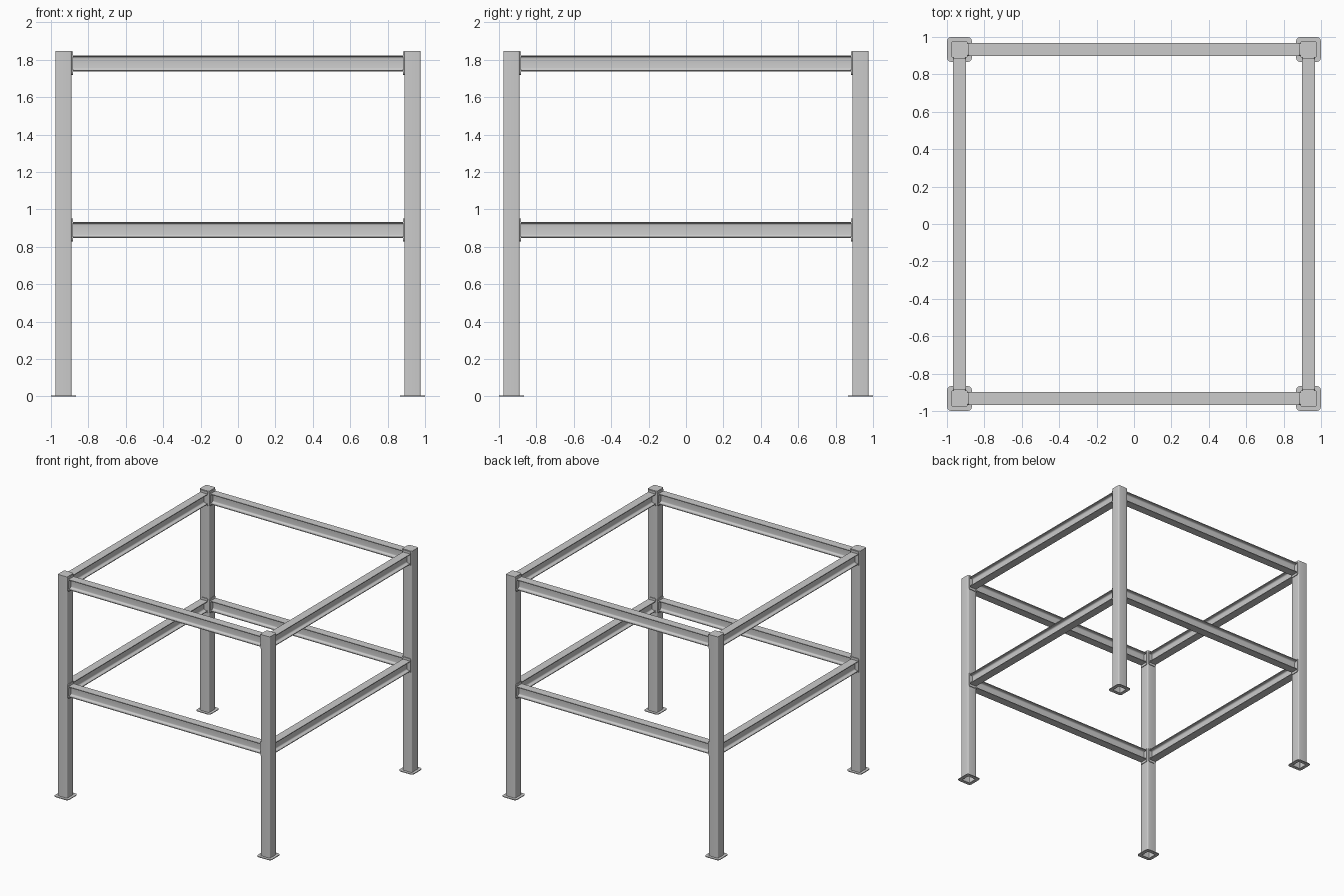
import bpy, bmesh
from math import sin, cos, pi, radians
from mathutils import Matrix

if "Cube" in bpy.data.objects:
    bpy.data.objects.remove(bpy.data.objects["Cube"])

C = 0.933            # post centre offset
POST, H = 0.087, 1.847
BASE_T, CAP_T, PLATE_T = 0.006, 0.006, 0.006


def rounded_rect(w, h, r, seg=5):
    pts = []
    for k, (sx, sy) in enumerate([(1, 1), (-1, 1), (-1, -1), (1, -1)]):
        for i in range(seg + 1):
            a = k * pi / 2 + i / seg * pi / 2
            pts.append((sx * (w / 2 - r) + r * cos(a), sy * (h / 2 - r) + r * sin(a)))
    return pts


def i_profile(w, h, tw, tf, r, seg=5):
    # one quarter: flange tip, then fillet down to the web
    q = [(w / 2, h / 2), (w / 2, h / 2 - tf)]
    cx, cy = tw / 2 + r, h / 2 - tf - r
    for i in range(seg + 1):
        a = pi / 2 + i / seg * pi / 2
        q.append((cx + r * cos(a), cy + r * sin(a)))
    right = q + [(x, -y) for x, y in reversed(q)]
    return right + [(-x, -y) for x, y in right]


def extrude(name, outer, z0, z1, inner=None, matrix=Matrix()):
    """Extrude a profile along z; an inner profile makes it a tube."""
    bm = bmesh.new()

    def ring(p, z):
        return [bm.verts.new((x, y, z)) for x, y in p]

    def bridge(a, b):
        n = len(a)
        for i in range(n):
            bm.faces.new((a[i], a[(i + 1) % n], b[(i + 1) % n], b[i]))

    o0, o1 = ring(outer, z0), ring(outer, z1)
    bridge(o0, o1)
    if inner:
        i0, i1 = ring(inner, z0), ring(inner, z1)
        bridge(i1, i0)
        bridge(i0, o0)
        bridge(o1, i1)
    else:
        bm.faces.new(o0)
        bm.faces.new(o1)
    bmesh.ops.recalc_face_normals(bm, faces=bm.faces)
    bm.transform(matrix)
    me = bpy.data.meshes.new(name)
    bm.to_mesh(me)
    bm.free()
    ob = bpy.data.objects.new(name, me)
    bpy.context.collection.objects.link(ob)
    bpy.ops.object.select_all(action='DESELECT')
    ob.select_set(True)
    bpy.context.view_layer.objects.active = ob
    bpy.ops.object.shade_smooth_by_angle(angle=radians(35))
    return ob


post_outer = rounded_rect(POST, POST, 0.009)
post_inner = rounded_rect(POST - 0.012, POST - 0.012, 0.004)
base_outer = rounded_rect(0.132, 0.132, 0.022)
end_plate = rounded_rect(0.072, 0.125, 0.014)
beam = i_profile(0.068, 0.086, 0.006, 0.006, 0.012)

# Corner posts: hollow tube, base plate and top cap
for sx, xn in ((-1, "left"), (1, "right")):
    for sy, yn in ((-1, "front"), (1, "back")):
        m = Matrix.Translation((sx * C, sy * C, 0))
        tag = f"{yn}_{xn}"
        extrude(f"{tag}_post", post_outer, BASE_T, H - CAP_T, post_inner, m)
        extrude(f"{tag}_base_plate", base_outer, 0, BASE_T, post_inner, m)
        extrude(f"{tag}_top_cap", post_outer, H - CAP_T, H, None, m)

# Beams on four sides at two levels, each with bolted-style end plates
lay = Matrix(((0, 0, 1, 0), (1, 0, 0, 0), (0, 1, 0, 0), (0, 0, 0, 1)))  # z -> x
face = C - POST / 2
for level, z in (("lower", 0.89), ("upper", 1.781)):
    for k, side in enumerate(("front", "right", "back", "left")):
        m = Matrix.Rotation(k * pi / 2, 4, 'Z') @ Matrix.Translation((0, -C, z)) @ lay
        L = face - PLATE_T
        extrude(f"{level}_{side}_beam", beam, -L, L, None, m)
        extrude(f"{level}_{side}_end_plate_a", end_plate, -face, -L, None, m)
        extrude(f"{level}_{side}_end_plate_b", end_plate, L, face, None, m)
